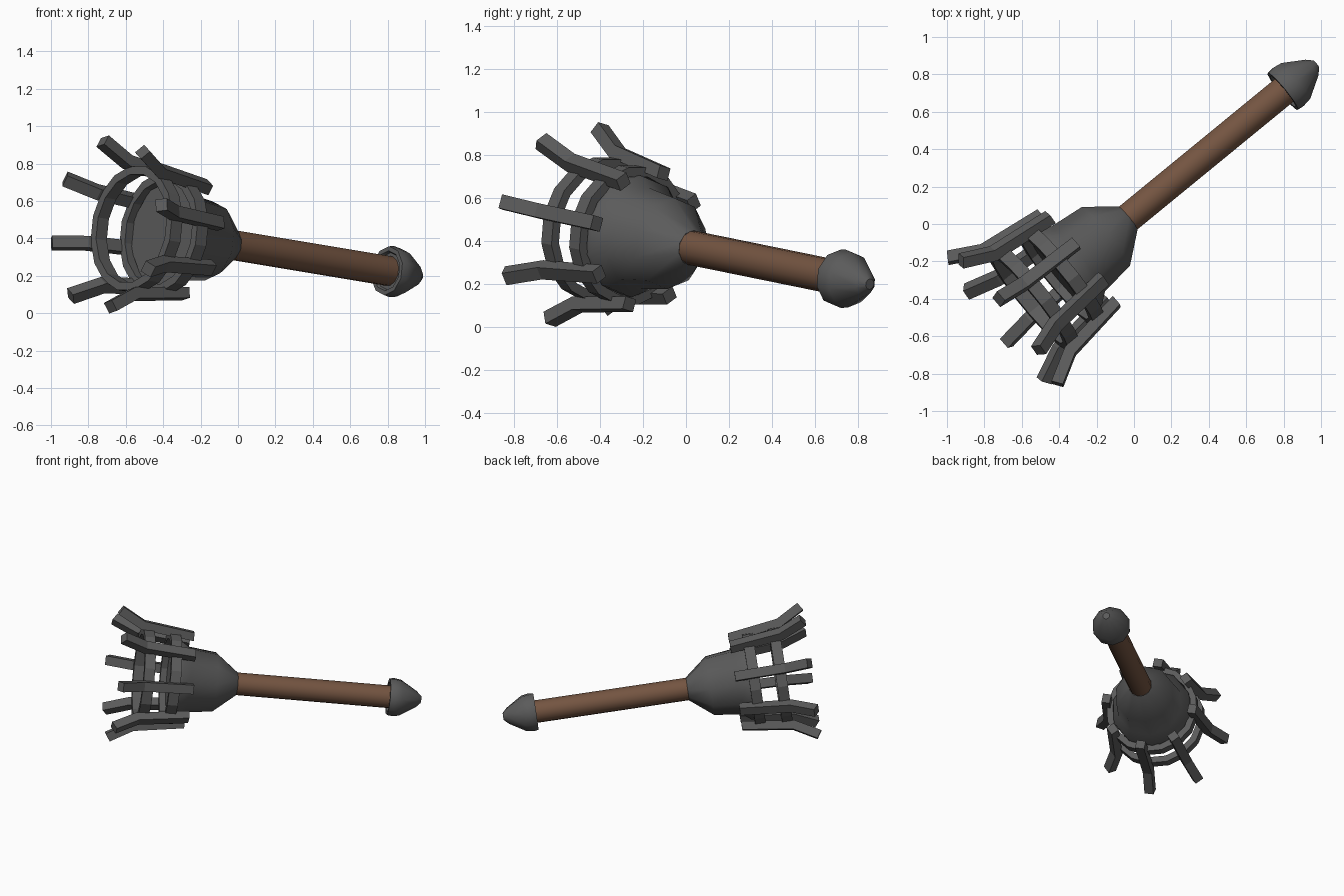
import bpy, bmesh, math
from mathutils import Matrix, Vector

if "Cube" in bpy.data.objects:
    bpy.data.objects.remove(bpy.data.objects["Cube"])

# Tilted main axis: local z runs from the head towards the pommel
axis = Vector((0.767, 0.628, -0.128)).normalized()
side = Vector((0, 0, 1)).cross(axis).normalized()
up = axis.cross(side)
FRAME = Matrix((side, up, axis)).transposed().to_4x4()
FRAME.translation = (-0.037, 0.027, 0.366)


def material(name, color):
    m = bpy.data.materials.new(name)
    m.diffuse_color = (*color, 1)
    m.use_nodes = True
    m.node_tree.nodes["Principled BSDF"].inputs["Base Color"].default_value = m.diffuse_color
    return m


steel = material("dark steel", (0.105, 0.105, 0.105))
wood = material("brown wood", (0.175, 0.09, 0.053))


def finish(name, bm, mat, smooth=0):
    bmesh.ops.recalc_face_normals(bm, faces=bm.faces)
    bm.transform(FRAME)
    me = bpy.data.meshes.new(name)
    bm.to_mesh(me)
    bm.free()
    me.materials.append(mat)
    ob = bpy.data.objects.new(name, me)
    bpy.context.collection.objects.link(ob)
    if smooth:
        bpy.ops.object.select_all(action='DESELECT')
        ob.select_set(True)
        bpy.context.view_layer.objects.active = ob
        bpy.ops.object.shade_smooth_by_angle(angle=math.radians(smooth))
    return ob


def lathe(name, profile, sides, mat, closed=False, smooth=0):
    """Revolve (position, radius) points around the axis, capped or looped."""
    bm = bmesh.new()
    loops = []
    for t, r in profile:
        loops.append([bm.verts.new((r * math.cos(a), r * math.sin(a), t))
                      for a in (2 * math.pi * (i + 0.5) / sides for i in range(sides))])
    n = len(loops)
    for k in range(n if closed else n - 1):
        a, b = loops[k], loops[(k + 1) % n]
        for i in range(sides):
            j = (i + 1) % sides
            bm.faces.new((a[i], a[j], b[j], b[i]))
    if not closed:
        bm.faces.new(loops[0])
        bm.faces.new(loops[-1])
    return finish(name, bm, mat, smooth)


def prong(name, angle):
    """Bent square bar, outlined in the radial plane and given a width."""
    outline = [(0.285, -0.335), (0.345, -0.335), (0.395, -0.69),
               (0.485, -0.85), (0.432, -0.885), (0.335, -0.71)]
    bm = bmesh.new()
    f = bm.faces.new([bm.verts.new((r, -0.033, t)) for r, t in outline])
    ext = bmesh.ops.extrude_face_region(bm, geom=[f])
    moved = [v for v in ext["geom"] if isinstance(v, bmesh.types.BMVert)]
    bmesh.ops.translate(bm, verts=moved, vec=(0, 0.066, 0))
    bm.transform(Matrix.Rotation(angle, 4, 'Z'))
    return finish(name, bm, steel)


# Wooden handle
lathe("handle", [(-0.03, 0.081), (1.12, 0.081)], 12, wood, smooth=40)

# Pommel with a raised lip facing the handle and a blunt tip
lathe("pommel", [(1.1, 0.07), (1.1, 0.1), (1.085, 0.108), (1.085, 0.132),
                 (1.12, 0.137), (1.17, 0.129), (1.285, 0.058), (1.318, 0.025)],
      10, steel, smooth=40)

# Socket flaring from the handle into the head
lathe("head_socket", [(0.005, 0.083), (-0.155, 0.213), (-0.35, 0.237),
                      (-0.41, 0.285), (-0.46, 0.285)], 10, steel, smooth=40)

# Cage rings
for name, t0, t1, r in (("rear_ring", -0.43, -0.505, 0.327), ("front_ring", -0.62, -0.695, 0.34)):
    lathe(name, [(t0, r), (t1, r), (t1, r - 0.045), (t0, r - 0.045)], 16, steel, True)

# Eight flared prongs around the cage
for i in range(8):
    prong(f"prong_{i + 1}", math.radians(-13 + 45 * i))
